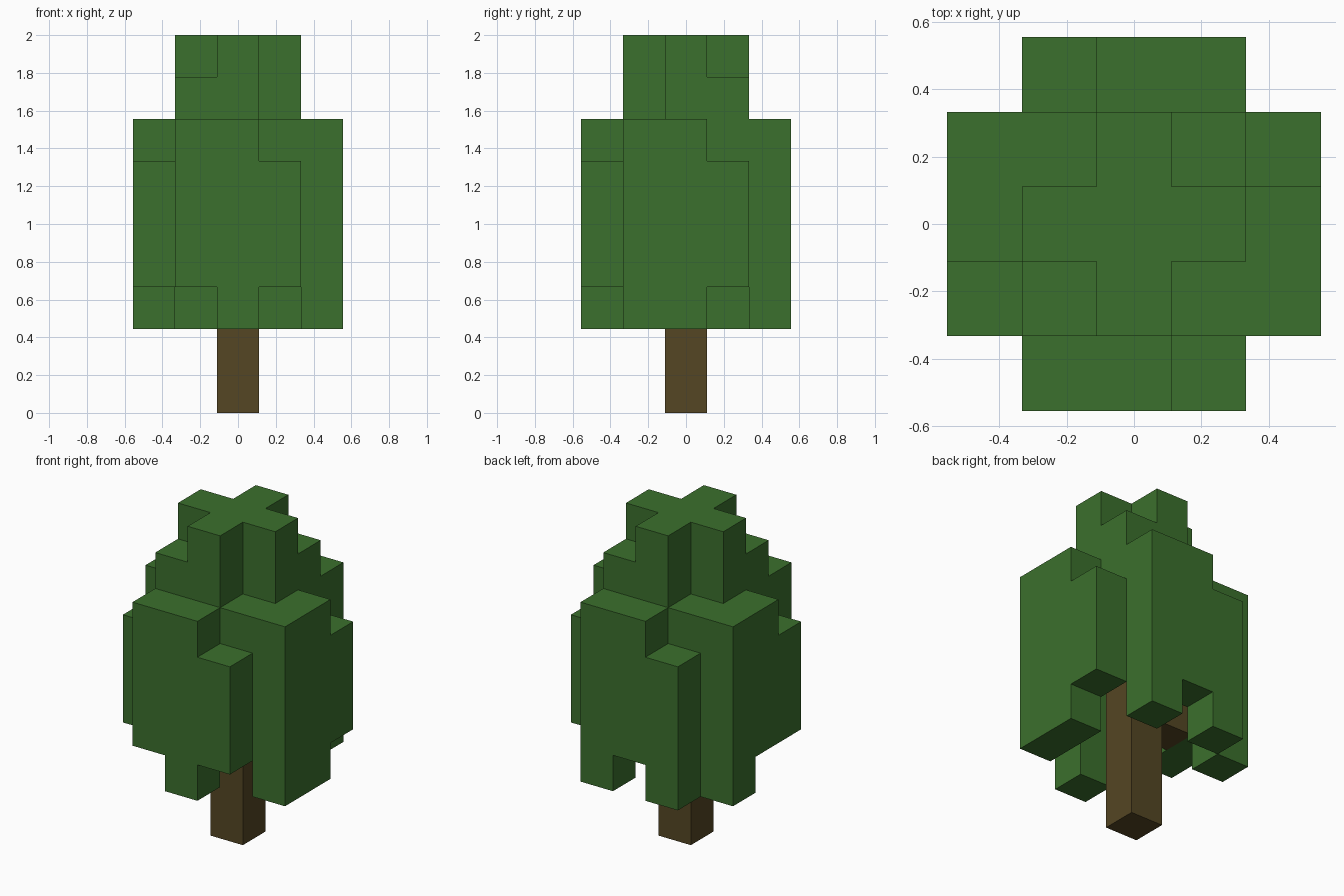
import bpy
import bmesh
import math
from mathutils import Vector

cube = bpy.data.objects.get("Cube")
if cube:
    bpy.data.objects.remove(cube)

U = 2 / 9  # edge of one block


def material(name, rgb):
    mat = bpy.data.materials.new(name)
    mat.use_nodes = True
    mat.diffuse_color = (*rgb, 1)
    mat.node_tree.nodes["Principled BSDF"].inputs["Base Color"].default_value = (*rgb, 1)
    return mat


def block_object(name, cells, mat):
    """Skin a set of grid cells with outer faces only, then merge flat areas."""
    bm = bmesh.new()
    for cell in cells:
        centre = Vector(cell)
        for axis in range(3):
            for sign in (-1, 1):
                n = Vector((0, 0, 0))
                n[axis] = sign
                if tuple(int(c) for c in centre + n) in cells:
                    continue
                a = Vector((0, 0, 0))
                a[(axis + 1) % 3] = 1
                b = n.cross(a)
                mid = centre + n / 2 + Vector((0, 0, 0.5))
                ring = [mid + (a * s + b * t) / 2
                        for s, t in ((-1, -1), (1, -1), (1, 1), (-1, 1))]
                bm.faces.new([bm.verts.new(p * U) for p in ring])
    bmesh.ops.remove_doubles(bm, verts=bm.verts, dist=0.001)
    bmesh.ops.dissolve_limit(bm, angle_limit=math.radians(1),
                             verts=bm.verts, edges=bm.edges)
    mesh = bpy.data.meshes.new(name)
    bm.to_mesh(mesh)
    bm.free()
    mesh.materials.append(mat)
    obj = bpy.data.objects.new(name, mesh)
    bpy.context.collection.objects.link(obj)
    return obj


def fill(columns):
    return {(x, y, z) for (x, y), (low, high) in columns.items()
            for z in range(low, high + 1)}


leaf_green = material("leaf green", (0.044, 0.162, 0.026))
bark_brown = material("bark brown", (0.089, 0.061, 0.017))

# Trunk with one short branch inside the crown
block_object("trunk", fill({(0, 0): (0, 5), (-1, 0): (3, 3)}), bark_brown)

# Crown top: stepped cap over a hollow centre
crown = {}
for x in (-1, 0, 1):
    for y in (-1, 0, 1):
        crown[x, y] = (6, 8 if x * y == 0 else 7 if x == y else 6)

# Crown sides: lowest and highest block of the three columns on each side
for i, front, back, left, right in (
        (-1, (3, 6), (2, 5), (2, 6), (3, 5)),
        (0, (2, 6), (3, 6), (2, 6), (3, 6)),
        (1, (3, 5), (2, 6), (3, 5), (2, 6))):
    crown[i, -2] = front
    crown[i, 2] = back
    crown[2, i] = left
    crown[-2, i] = right

block_object("leaf_crown", fill(crown), leaf_green)
